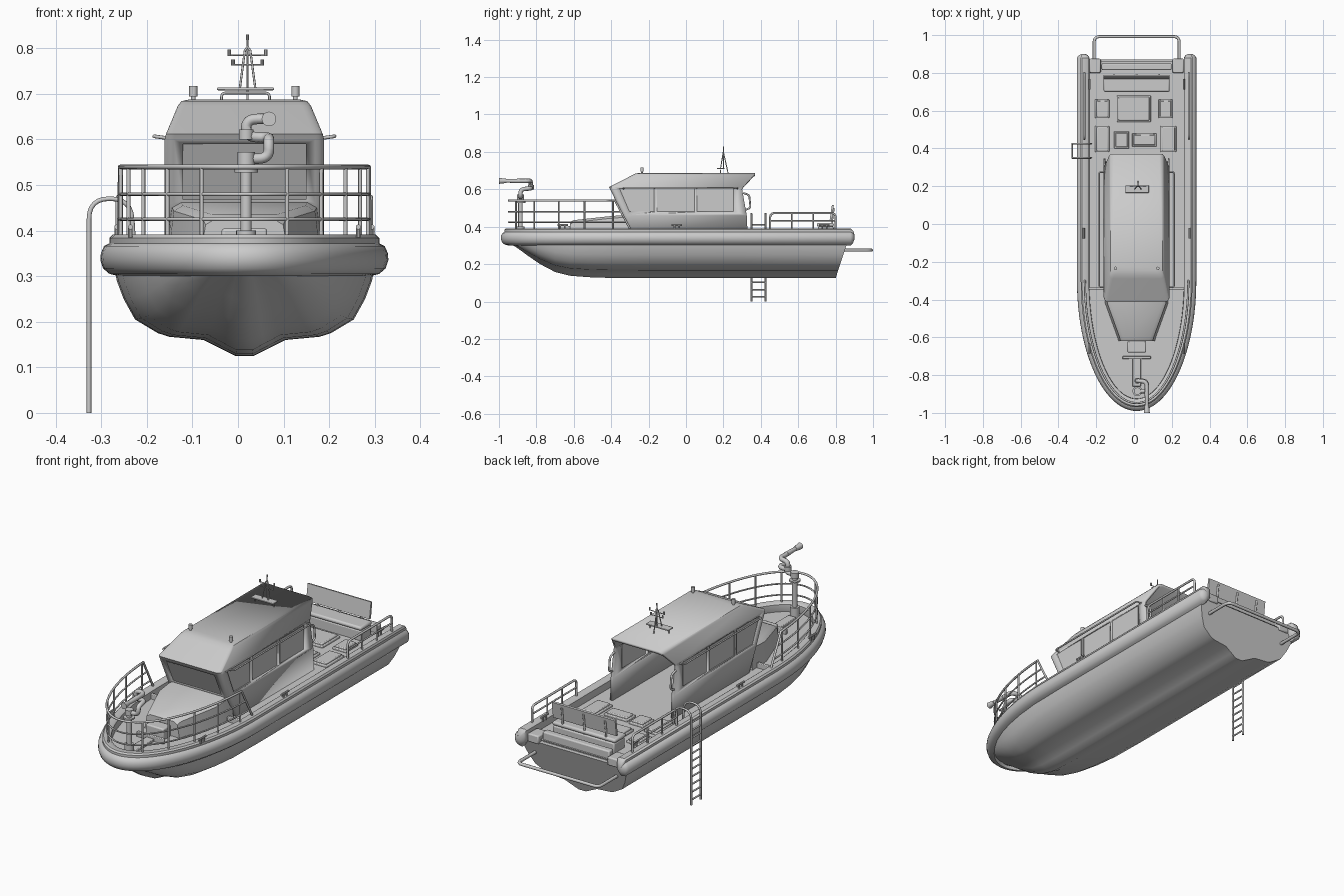
import bpy, bmesh, math
from mathutils import Vector

if "Cube" in bpy.data.objects:
    bpy.data.objects.remove(bpy.data.objects["Cube"])

CX = 0.014                     # centreline of the boat
HW, BOW0, BOWL = 0.316, -0.30, 0.69   # half beam, start and length of the bow ellipse


def mesh(name, verts, faces, angle=35, recalc=True):
    me = bpy.data.meshes.new(name)
    me.from_pydata([tuple(v) for v in verts], [], faces)
    if recalc:
        bm = bmesh.new()
        bm.from_mesh(me)
        bmesh.ops.recalc_face_normals(bm, faces=bm.faces)
        bm.to_mesh(me)
        bm.free()
    ob = bpy.data.objects.new(name, me)
    bpy.context.collection.objects.link(ob)
    bpy.ops.object.select_all(action='DESELECT')
    ob.select_set(True)
    bpy.context.view_layer.objects.active = ob
    bpy.ops.object.shade_smooth_by_angle(angle=math.radians(angle))
    return ob


def loft(name, rings, closed=False, caps=(True, True), angle=35, recalc=True):
    n = len(rings[0])
    verts = [v for r in rings for v in r]
    faces = []
    for j in range(len(rings) - 1):
        for i in range(n if closed else n - 1):
            k = (i + 1) % n
            faces.append((j*n + i, j*n + k, (j+1)*n + k, (j+1)*n + i))
    if caps[0]:
        faces.append(tuple(reversed(range(n))))
    if caps[1]:
        faces.append(tuple(range((len(rings)-1)*n, len(rings)*n)))
    return mesh(name, verts, faces, angle, recalc)


def prism(name, yz, x0, x1):
    return loft(name, [[(CX + x, y, z) for y, z in yz] for x in (x0, x1)], True)


def box(name, x0, x1, y0, y1, z0, z1, bev=0.006):
    ob = prism(name, [(y0, z0), (y1, z0), (y1, z1), (y0, z1)], x0, x1)
    if bev:
        m = ob.modifiers.new("bevel", 'BEVEL')
        m.width, m.segments = bev, 2
    return ob


def cyl(name, p, q, r, r2=None, n=20):
    p, q = Vector(p), Vector(q)
    rot = (q - p).to_track_quat('Z', 'Y')
    ring = lambda c, rad: [c + rot @ Vector((rad*math.cos(a), rad*math.sin(a), 0))
                           for a in (2*math.pi*i/n for i in range(n))]
    return loft(name, [ring(p, r), ring(q, r2 or r)], True)


def tube(name, pts, r, bend=0.0):
    """Round pipe along a path, with corners rounded by `bend`."""
    P = [Vector(p) for p in pts]
    out = [P[0]]
    for a, b, c in zip(P, P[1:], P[2:]):
        if bend:
            s = b + (a-b).normalized() * min(bend, (a-b).length*.49)
            e = b + (c-b).normalized() * min(bend, (c-b).length*.49)
            out += [s*(1-t)**2 + b*2*t*(1-t) + e*t*t for t in (i/6 for i in range(7))]
        else:
            out.append(b)
    out.append(P[-1])
    cu = bpy.data.curves.new(name, 'CURVE')
    cu.dimensions, cu.bevel_depth, cu.bevel_resolution, cu.use_fill_caps = '3D', r, 2, True
    sp = cu.splines.new('POLY')
    sp.points.add(len(out) - 1)
    for pt, v in zip(sp.points, out):
        pt.co = (*v, 1)
    sp.use_smooth = True
    ob = bpy.data.objects.new(name, cu)
    bpy.context.collection.objects.link(ob)
    return ob


def bow(d, t, z):
    """Point on the bow ellipse moved inward by d."""
    return (CX + (HW-d)*math.cos(t), BOW0 - (BOWL-d)*math.sin(t), z)


def outline(d, z, stern):
    arc = [bow(d, math.pi*i/48, z) for i in range(49)]
    return [(CX+HW-d, stern, z)] + arc + [(CX-HW+d, stern, z)]


# hull: lofted sections, bow sections rise and narrow
section = [(0, .125), (.02, .125), (.05, .14), (.09, .16), (.165, .167), (.19, .175), (.24, .205),
           (.265, .25), (.28, .29), (.29, .34)]
keel = [(.8, .125), (.3, .125), (-.2, .125), (-.4, .126), (-.52, .13), (-.62, .138), (-.7, .158),
        (-.78, .2), (-.85, .248), (-.9, .285), (-.94, .31), (-.96, .325)]
rings = []
for y, zk in keel:
    w = math.sqrt(max(0, 1 - (max(0, BOW0 - y) / (BOWL-.025))**2))
    f = (.34 - zk) / .215
    half = [(x*w, .34 - (.34-z)*f) for x, z in section]
    full = [(-x, z) for x, z in reversed(half[1:])] + half
    rake = .33 if y == .8 else 0
    rings.append([(CX+x, y + (z-.125)*rake, z) for x, z in full])
loft("hull", rings, True, angle=40)

# fender tube and gunwale swept round the hull
prof = [(.04, .30), (.02, .305), (.006, .317), (0, .335), (.001, .35), (.008, .366), (.02, .372),
        (.02, .384), (.027, .391), (.056, .391), (.064, .385), (.066, .335)]
path = [(.9, .3), (.893, .75), (.88, 1)]
rows = []
for d, z in prof:
    row = lambda s: (.035 + (d-.035)*s, .345 + (z-.345)*s)
    ends = [(row(s), y) for y, s in path]
    right = [(CX+HW-dd, y, zz) for (dd, zz), y in ends]
    left = [(CX-HW+dd, y, zz) for (dd, zz), y in reversed(ends)]
    rows.append(right + outline(d, z, .5)[1:-1] + left)
loft("fender_gunwale", list(map(list, zip(*rows))), True, angle=40)

# deck, transom coaming, stern tow rail
o = outline(.06, .35, .86)
mesh("deck", o, [tuple(range(len(o)))])
box("transom_coaming", -.185, .185, .815, .85, .33, .388)
for s in (-1, 1):
    box("stern_corner", s*.22-.03, s*.22+.03, .80, .875, .33, .372)
tube("stern_rail", [(CX-.225, .83, .275), (CX-.225, .992, .275), (CX+.225, .992, .275),
                    (CX+.225, .83, .275)], .008, .03)

# cabin shell, open at the rear: (z, half width, front y, rear y)
rings = []
for z, hw, yf, yr in [(.345, .175, -.285, .33), (.46, .175, -.339, .325), (.6, .175, -.405, .30),
                      (.612, .172, -.412, .305), (.674, .146, -.29, .36), (.684, .138, -.27, .37),
                      (.688, .12, -.245, .37)]:
    r, ring = .02, [(CX-hw, yr, z)]
    for cx, a0 in ((-hw+r, math.pi), (hw-r, 1.5*math.pi)):
        ring += [(CX+cx+r*math.cos(a), yf+r+r*math.sin(a), z)
                 for a in (a0 + math.pi/2*i/4 for i in range(5))]
    rings.append(ring + [(CX+hw, yr, z)])
cabin = loft("cabin", rings, False, (False, True), 30, False)
m = cabin.modifiers.new("thickness", 'SOLIDIFY')
m.thickness, m.offset = .014, -1

# window openings and glass
side_windows = [[(-.355, .603), (-.302, .48), (-.17, .48), (-.17, .603)],
                [(-.155, .48), (.045, .48), (.045, .603), (-.155, .603)],
                [(.06, .48), (.255, .48), (.255, .603), (.06, .603)]]
slope = lambda z, o: -.285 - (z-.345)*.47 + o
cutters = [prism("window_cutter", w, -.3, .3) for w in side_windows]
cutters.append(prism("windshield_cutter", [(-.5, .468), (-.25, .468), (-.25, .59), (-.5, .59)], -.135, .135))
for c in cutters:
    b = cabin.modifiers.new("opening", 'BOOLEAN')
    b.operation, b.object, b.solver = 'DIFFERENCE', c, 'EXACT'
bpy.ops.object.select_all(action='DESELECT')
cabin.select_set(True)
bpy.context.view_layer.objects.active = cabin
bpy.ops.object.convert(target='MESH')
for c in cutters:
    bpy.data.objects.remove(c)
for w in side_windows:
    for s in (-1, 1):
        prism("side_glass", w, s*.167, s*.170)
prism("windshield_glass", [(slope(.465, .006), .465), (slope(.465, .009), .465),
                           (slope(.593, .009), .593), (slope(.593, .006), .593)], -.137, .137)

# foredeck trunk, hatch and step
trunk = []
for y, w, zt in [(-.62, .085, .425), (-.60, .09, .435), (-.42, .155, .455), (-.30, .16, .465)]:
    trunk.append([(CX-w-.012, y, .345), (CX-w, y, zt-.012), (CX-w+.02, y, zt),
                  (CX+w-.02, y, zt), (CX+w, y, zt-.012), (CX+w+.012, y, .345)])
loft("foredeck_trunk", trunk, True)
box("bow_locker", -.05, .05, -.68, -.62, .345, .405)
box("bow_step", -.075, .075, -.715, -.70, .345, .375, .003)
box("bow_walkway", -.022, .022, -.86, -.71, .345, .362, .003)

# bow railing
d = .042
top = [bow(d, math.asin(.123) + (math.pi - 2*math.asin(.123))*i/40, .54) for i in range(41)]
tube("bow_rail_top", [(CX+HW-d, -.30, .39)] + top + [(CX-HW+d, -.30, .39)], .0055)
for z, s in ((.48, .074), (.425, .03)):
    a = math.asin(s)
    tube("bow_rail_lower", [bow(d, a + (math.pi-2*a)*i/40, z) for i in range(41)], .004)
for deg in (8, 22, 36, 52, 70):
    for a in (deg, 180-deg):
        t = math.radians(a)
        tube("bow_rail_post", [bow(d, t, .385), bow(d, t, .54)], .0045)

for s in (-1, 1):
    X = lambda v: CX + s*v
    # aft side rails
    tube("aft_rail", [(X(.277), .45, .385), (X(.277), .45, .473), (X(.277), .80, .473),
                      (X(.277), .80, .385)], .0055, .025)
    tube("aft_rail_lower", [(X(.277), .45, .432), (X(.277), .80, .432)], .004)
    for y in (.565, .68):
        tube("aft_rail_post", [(X(.277), y, .385), (X(.277), y, .473)], .0045)
    # cabin roof handrail, rear grab rail, side step
    tube("roof_handrail", [(X(.17), -.335, .603), (X(.198), -.335, .607), (X(.198), .275, .607),
                           (X(.17), .275, .603)], .004, .01)
    tube("rear_grab_rail", [(X(.17), .315, .49), (X(.17), .345, .50), (X(.17), .338, .57),
                            (X(.17), .305, .58)], .005, .015)
    box("side_deck_step", s*.17, s*.255, -.35, -.335, .345, .375, .003)
    # roof lights
    cyl("light_base", (X(.112), -.235, .68), (X(.112), -.235, .695), .005)
    cyl("roof_light", (X(.112), -.235, .694), (X(.112), -.235, .717), .009)
    # cleats
    for y, v in ((-.66, .25), (-.05, .28), (.74, .25)):
        for k in (-.012, .012):
            cyl("cleat_post", (X(v), y+k, .385), (X(v), y+k, .41), .005, n=10)
        cyl("cleat_bar", (X(v), y-.028, .408), (X(v), y+.028, .408), .0055, n=10)

# cockpit hatches with raised lids
for x0, x1, y0, y1 in [(-.22, -.145, .38, .52), (-.12, -.04, .40, .49), (-.025, .105, .41, .48),
                       (.125, .21, .38, .52), (-.22, -.145, .56, .66), (-.105, .075, .54, .68),
                       (.115, .19, .56, .66)]:
    box("hatch_rim", x0, x1, y0, y1, .345, .36, .004)
    box("hatch_lid", x0+.008, x1-.008, y0+.008, y1-.008, .355, .368, .004)

# stern bench
box("bench_box", -.17, .17, .705, .79, .345, .40)
box("bench_cushion", -.175, .175, .70, .79, .40, .42, .008)
prism("bench_backrest", [(.768, .435), (.78, .435), (.79, .515), (.78, .517)], -.175, .175)
for x in (-.12, 0, .12):
    tube("backrest_bracket", [(CX+x, .782, .39), (CX+x, .782, .44), (CX+x, .79, .50)], .005)

# boarding ladder hung over the side
for y in (.35, .425):
    tube("ladder_stringer", [(-.327, y, 0), (-.327, y, .47), (-.235, y, .47), (-.228, y, .36)], .005, .045)
for i in range(11):
    z = .025 + i*.0385
    tube("ladder_rung", [(-.327, .35, z), (-.327, .425, z)], .004)

# water cannon
M = .004 + CX
cyl("cannon_base", (M, -.885, .345), (M, -.885, .40), .022)
cyl("cannon_post", (M, -.885, .39), (M, -.885, .56), .012)
cyl("cannon_flange", (M, -.885, .527), (M, -.885, .534), .026)
cyl("cannon_swivel", (M, -.885, .545), (M, -.885, .572), .019)
tube("cannon_pipe", [(M, -.885, .558), (M+.05, -.885, .558), (M+.05, -.885, .60), (M+.05, -.83, .605),
                     (M, -.83, .605), (M, -.83, .645), (M+.05, -.835, .645), (M+.05, -.90, .645)],
     .0115, .025)
cyl("cannon_joint", (M, -.83, .60), (M, -.83, .622), .016)
cyl("cannon_barrel", (M+.05, -.89, .645), (M+.05, -.965, .645), .012, .009)
cyl("cannon_nozzle", (M+.05, -.96, .645), (M+.05, -1.0, .645), .011, .016)

# radar mast on the roof
box("radar_plate", -.06, .065, .165, .205, .708, .714, .002)
tube("radar_frame", [(CX-.05, .185, .685), (CX-.05, .185, .702), (CX+.055, .185, .702),
                     (CX+.055, .185, .685)], .003, .01)
m0 = CX + .007
for s in (-1, 1):
    tube("mast_leg", [(m0+s*.017, .185, .712), (m0+s*.006, .198, .795), (m0, .2, .803)], .0025)
    for x, z in ((.04, .785), (.032, .764)):
        cyl("mast_lamp", (m0+s*x, .2, z-.002), (m0+s*x, .2, z+.012), .004, n=10)
tube("mast_stay", [(m0, .225, .686), (m0, .2, .80)], .0025)
tube("mast_whip", [(m0, .2, .71), (m0, .2, .825)], .002)
cyl("mast_top_lamp", (m0, .2, .818), (m0, .2, .83), .003, n=10)
for x, z in ((.04, .785), (.032, .764)):
    tube("mast_arm", [(m0-x, .2, z), (m0+x, .2, z)], .002)

# turn pipes into meshes
bpy.ops.object.select_all(action='DESELECT')
for ob in bpy.data.objects:
    if ob.type == 'CURVE':
        ob.select_set(True)
        bpy.context.view_layer.objects.active = ob
bpy.ops.object.convert(target='MESH')
